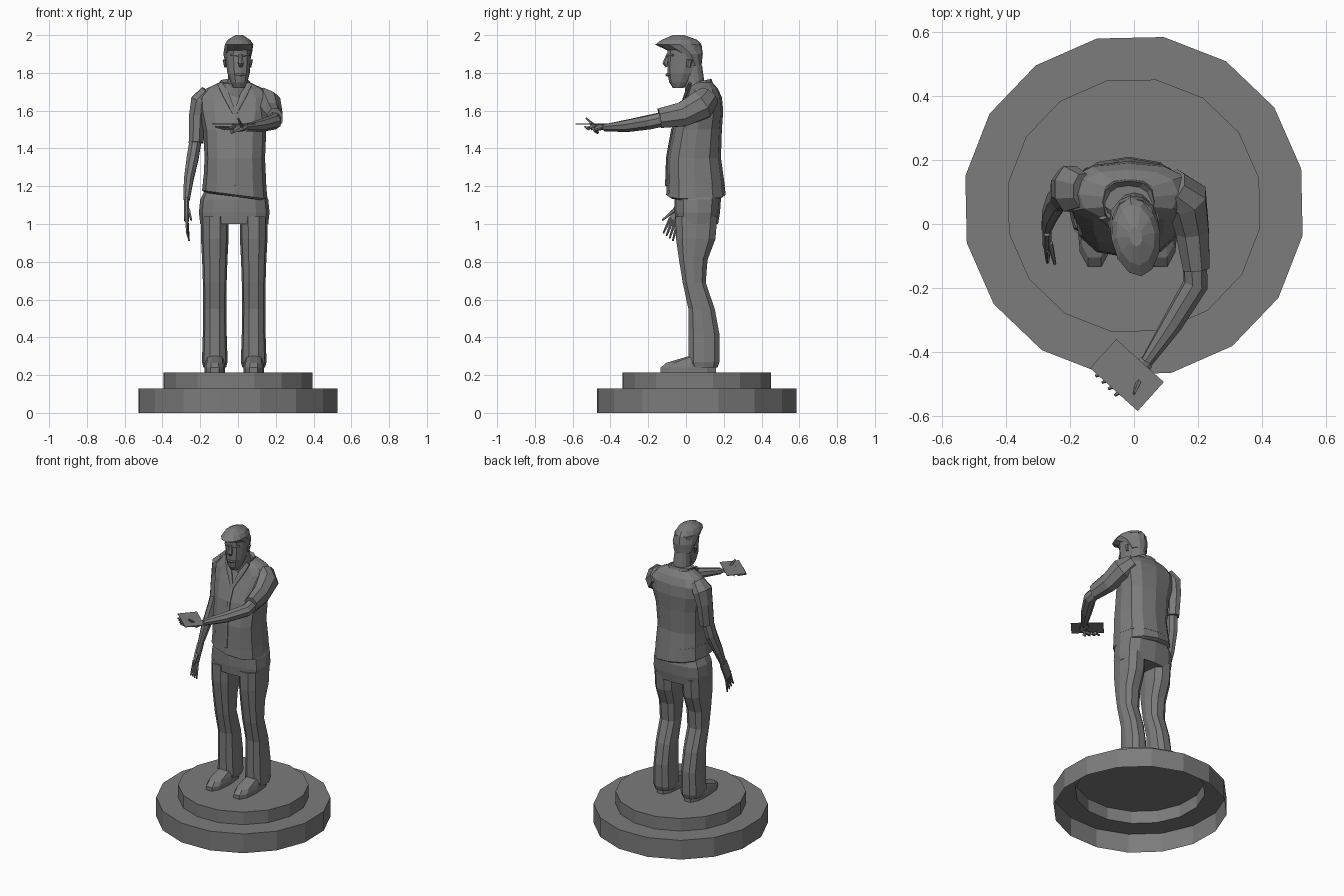
import bpy
import bmesh
from math import cos, sin, pi, copysign, radians
from mathutils import Vector

# Remove the default object
default_cube = bpy.data.objects.get("Cube")
if default_cube:
    bpy.data.objects.remove(default_cube, do_unlink=True)

# One stone colour for the whole statue
stone = bpy.data.materials.new("dark_grey_stone")
stone.use_nodes = True
stone.diffuse_color = (.2, .2, .2, 1)
shader = stone.node_tree.nodes["Principled BSDF"]
shader.inputs["Base Color"].default_value = stone.diffuse_color


def skin_rings(name, rings, cap_bottom=True, cap_top=True):
    """Join equal rings of points into one flat shaded mesh."""
    bm = bmesh.new()
    loops = [[bm.verts.new(point) for point in ring] for ring in rings]
    for low, high in zip(loops, loops[1:]):
        for i in range(len(low)):
            bm.faces.new((low[i - 1], low[i], high[i], high[i - 1]))
    if cap_bottom:
        bm.faces.new(reversed(loops[0]))
    if cap_top:
        bm.faces.new(loops[-1])
    bmesh.ops.recalc_face_normals(bm, faces=bm.faces)
    mesh = bpy.data.meshes.new(name)
    bm.to_mesh(mesh)
    bm.free()
    mesh.materials.append(stone)
    obj = bpy.data.objects.new(name, mesh)
    bpy.context.collection.objects.link(obj)
    return obj


def oval(sides, power=1, turn=0):
    """Unit outline; a power below one makes it boxier, above one more pointed."""
    outline = []
    for i in range(sides):
        angle = 2 * pi * i / sides + turn
        outline.append([copysign(abs(value) ** power, value)
                        for value in (cos(angle), sin(angle))])
    return outline


def loft(name, rows, centre_x=0, sides=12, power=.8, turn=0, slope=Vector((0, 0)), **caps):
    """Stack level sections; each row is height, half width, front, back."""
    rings = []
    for height, half, front, back in rows:
        ring = []
        for across, along in oval(sides, power, turn):
            x = across * half
            y = along * (back - front) / 2
            rise = slope.dot(Vector((x, y)))
            ring.append((centre_x + x, (front + back) / 2 + y, height + rise))
        rings.append(ring)
    return skin_rings(name, rings, **caps)


def limb(name, path, side=(1, 0, 0), flat=1, sides=8):
    """Sweep ovals along a path; each row is x, y, z, half width."""
    centres = [Vector(row[:-1]) for row in path]
    rings = []
    for i, centre in enumerate(centres):
        before = centres[max(i - 1, 0)]
        after = centres[min(i + 1, len(path) - 1)]
        direction = (after - before).normalized()
        depth = direction.cross(Vector(side)).normalized()
        across = depth.cross(direction)
        size = path[i][-1]
        rings.append([centre + across * u * size + depth * v * size * flat
                      for u, v in oval(sides, turn=pi / sides)])
    return skin_rings(name, rings)


def finger(name, root, tip, thickness=.01):
    """Tapered finger."""
    limb(name, [(*root, thickness), (*tip, thickness / 2)], side=(1, 1, 1), sides=5)


def finger_fan(name, knuckles, tips):
    """Four fingers spread evenly between the first and the last."""
    first_root, last_root = map(Vector, knuckles)
    first_tip, last_tip = map(Vector, tips)
    for i in range(4):
        share = i / 3
        finger(name, first_root.lerp(last_root, share), first_tip.lerp(last_tip, share))


# Stepped round plinth, hollow and open underneath
def disc_row(height, radius, middle=.057):
    return height, radius, middle - radius, middle + radius


plinth_low, plinth_top = .13, .215
outer, inner = .535, .4
loft("plinth", [disc_row(0, outer), disc_row(plinth_low, outer),
                disc_row(plinth_low, inner), disc_row(plinth_top, inner)],
     sides=16, power=1, turn=radians(12.5), cap_bottom=False)

# Trouser legs with flared cuffs, and shoes, either side of the hips
hip_x = -.02
leg_spread = .103
leg_rows = [
    (.24, .06, .02, .17),
    (.27, .068, .01, .18),
    (.42, .063, .01, .18),
    (.55, .062, .01, .155),
    (.69, .063, -.02, .107),
    (.81, .067, -.04, .117),
    (.92, .073, -.057, .16),
    (1.04, .074, -.06, .17),
]
shoe_rows = [
    (plinth_top, .055, -.14, .165),
    (.24, .055, -.14, .165),
    (.265, .05, -.11, .16),
    (.3, .045, .01, .15),
]
sides_of_body = {"left": 1, "right": -1}
for label, sign in sides_of_body.items():
    centre = hip_x + sign * leg_spread
    loft(label + "_trouser_leg", leg_rows, centre, sides=10)
    loft(label + "_shoe", shoe_rows, centre, sides=10)

loft("trouser_seat", [
    (1, .18, -.055, .17),
    (1.06, .187, -.06, .18),
    (1.13, .18, -.06, .185),
    (1.19, .15, -.05, .17),
], hip_x, power=.7)

# Loose shirt with a slanted hem
shirt_x = -.017
loft("shirt_hem", [
    (1.145, .155, -.09, .195),
    (1.155, .173, -.105, .21),
    (1.24, .165, -.1, .2),
], shirt_x, slope=Vector((-.13, 0)))
loft("shirt_body", [
    (1.2, .167, -.104, .206),
    (1.35, .16, -.1, .185),
    (1.5, .167, -.07, .19),
    (1.6, .19, -.03, .197),
    (1.67, .195, 0, .19),
    (1.715, .155, .015, .17),
    (1.75, .08, .03, .14),
], shirt_x)
loft("collar", [
    (1.7, .09, 0, .15),
    (1.755, .08, 0, .135),
    (1.74, .06, .015, .12),
], shirt_x, slope=Vector((0, .2)), cap_bottom=False, cap_top=False)

# Lapels meeting in a V, with a placket running down from it
v_point = Vector((shirt_x, -.04, 1.58))
for label, sign in sides_of_body.items():
    limb(label + "_lapel", [
        (shirt_x + sign * .08, .02, 1.745, .015),
        (shirt_x + sign * .045, -.005, 1.68, .02),
        (*v_point, .01),
    ], flat=.4, sides=6)
limb("shirt_placket", [
    (*v_point, .012),
    (shirt_x, -.073, 1.5, .012),
    (shirt_x, -.1, 1.35, .012),
    (shirt_x, -.105, 1.2, .012),
], flat=.5, sides=6)

# Neck and head, the head turned a little to its left
loft("neck", [(1.66, .06, 0, .11), (1.84, .05, -.02, .085)], power=1)
head_parts = [
    loft("head", [
        (1.72, .03, -.07, -.015),
        (1.75, .045, -.09, .02),
        (1.8, .06, -.1, .06),
        (1.86, .066, -.1, .08),
        (1.95, .07, -.1, .08),
    ], power=.9),
    loft("hair", [
        (1.84, .06, 0, .083),
        (1.9, .076, -.06, .09),
        (1.95, .076, -.165, .083),
        (1.975, .06, -.13, .06),
        (2, .02, -.07, -.01),
    ], power=1.05),
    limb("nose", [(0, -.096, 1.9, .008), (0, -.11, 1.85, .016), (0, -.1, 1.835, .01)], sides=6),
    limb("mouth", [(-.03, -.085, 1.79, .006), (0, -.1, 1.79, .01), (.03, -.085, 1.79, .006)],
         side=(0, 0, 1), sides=6),
]
for label, sign in sides_of_body.items():
    head_parts.append(limb(label + "_brow", [
        (sign * .01, -.1, 1.89, .007),
        (sign * .05, -.075, 1.895, .007),
    ], side=(0, 0, 1), sides=6))
    head_parts.append(limb(label + "_ear", [
        (sign * .066, .005, 1.83, .006),
        (sign * .073, .01, 1.87, .008),
    ], flat=2, sides=6))
for part in head_parts:
    part.rotation_euler.z = radians(8)

# Right arm hanging by the side
limb("right_sleeve", [
    (-.16, .105, 1.7, .04),
    (-.2, .11, 1.65, .055),
    (-.217, .11, 1.57, .046),
    (-.222, .095, 1.43, .042),
], flat=1.4)
limb("right_forearm", [
    (-.222, .095, 1.46, .034),
    (-.24, .075, 1.35, .034),
    (-.262, .03, 1.23, .027),
    (-.272, -.01, 1.13, .018),
], flat=1.3)
limb("right_palm", [
    (-.272, -.01, 1.13, .015),
    (-.272, -.04, 1.07, .015),
    (-.272, -.06, 1.02, .014),
], flat=2.2)
finger_fan("right_finger", [(-.272, -.08, 1.035), (-.272, -.04, 1.025)],
           [(-.27, -.12, .95), (-.26, -.07, .91)])
finger("right_thumb", (-.262, -.06, 1.075), (-.247, -.125, 1.02))

# Left arm held forward across the body
limb("left_sleeve", [
    (.12, .12, 1.675, .05),
    (.165, .08, 1.63, .067),
    (.182, -.02, 1.58, .056),
    (.195, -.14, 1.56, .045),
], flat=1.25)
level_side = (.8, .5, 0)
limb("left_forearm", [
    (.19, -.1, 1.56, .04),
    (.192, -.19, 1.54, .04),
    (.12, -.31, 1.52, .034),
    (.04, -.43, 1.51, .02),
], side=level_side)
limb("left_palm", [
    (.04, -.43, 1.51, .024),
    (.01, -.465, 1.51, .034),
    (-.03, -.485, 1.505, .036),
], side=level_side, flat=.4)
finger_fan("left_finger", [(-.03, -.515, 1.505), (-.07, -.455, 1.505)],
           [(-.06, -.535, 1.515), (-.12, -.475, 1.515)])
finger("left_thumb", (.02, -.48, 1.515), (0, -.53, 1.56))

# Thin card resting on the open palm
card_half = Vector((.1, .061, .002))
corners = ((-1, -1), (1, -1), (1, 1), (-1, 1))
card = skin_rings("card", [[(x * card_half.x, y * card_half.y, z) for x, y in corners]
                           for z in (-card_half.z, card_half.z)])
card.location = (-.022, -.472, 1.53)
card.rotation_euler.z = radians(-42)
